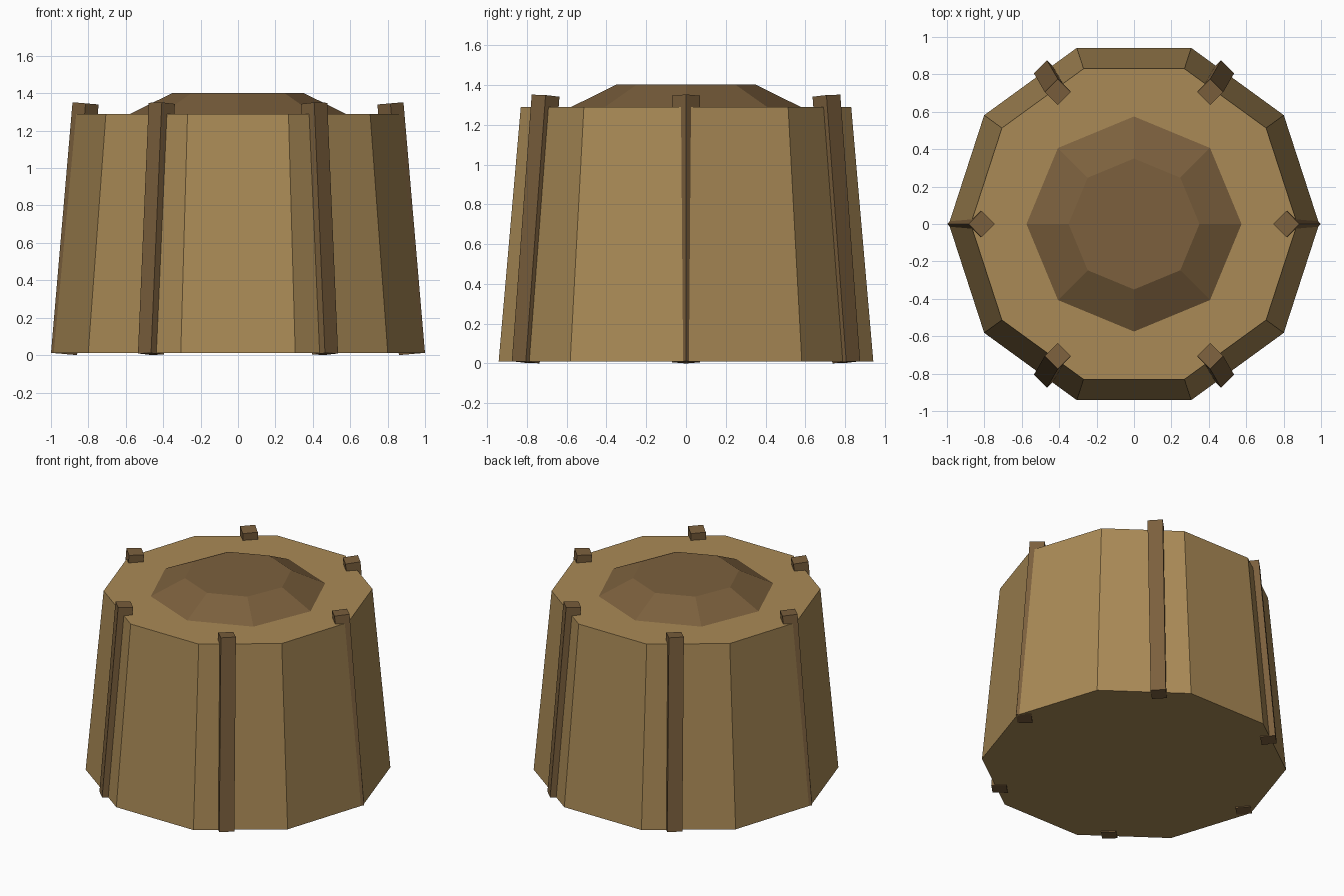
import bpy
import bmesh
from math import cos, sin, tau
from mathutils import Vector

old = bpy.data.objects.get("Cube")
if old:
    bpy.data.objects.remove(old, do_unlink=True)


def make_material(name, rgb):
    mat = bpy.data.materials.new(name)
    mat.use_nodes = True
    mat.diffuse_color = (*rgb, 1)
    mat.node_tree.nodes["Principled BSDF"].inputs["Base Color"].default_value = (*rgb, 1)
    return mat


light_wood = make_material("light wood", (0.40, 0.254, 0.093))
dark_wood = make_material("dark wood", (0.20, 0.117, 0.047))


def frustum(name, sides, base, top, r_base, r_top, material):
    """Flat-sided solid between two points, its ends square to its axis."""
    base, top = Vector(base), Vector(top)
    turn = Vector((0, 0, 1)).rotation_difference(top - base)
    bm = bmesh.new()
    rings = []
    for centre, radius in ((base, r_base), (top, r_top)):
        ring = []
        for i in range(sides):
            a = tau * i / sides
            ring.append(bm.verts.new(centre + turn @ Vector((radius * cos(a), radius * sin(a), 0))))
        rings.append(ring)
    low, high = rings
    bm.faces.new(low[::-1])
    bm.faces.new(high)
    for i in range(sides):
        j = (i + 1) % sides
        bm.faces.new((low[i], low[j], high[j], high[i]))
    mesh = bpy.data.meshes.new(name)
    bm.to_mesh(mesh)
    bm.free()
    mesh.materials.append(material)
    obj = bpy.data.objects.new(name, mesh)
    bpy.context.collection.objects.link(obj)
    return obj


# Tapered ten-sided body
frustum("body", 10, (0, 0, 0.01), (0, 0, 1.29), 0.99, 0.873, light_wood)

# Eight-sided raised cap on the lid
frustum("cap", 8, (0, 0, 1.285), (0, 0, 1.402), 0.585, 0.35, dark_wood)

# Six square posts leaning in along the sides
for i in range(6):
    a = tau * i / 6
    out = Vector((cos(a), sin(a), 0))
    frustum(f"post_{i + 1}", 4, out * 0.93 + Vector((0, 0, 0.006)),
            out * 0.815 + Vector((0, 0, 1.346)), 0.07, 0.07, dark_wood)
